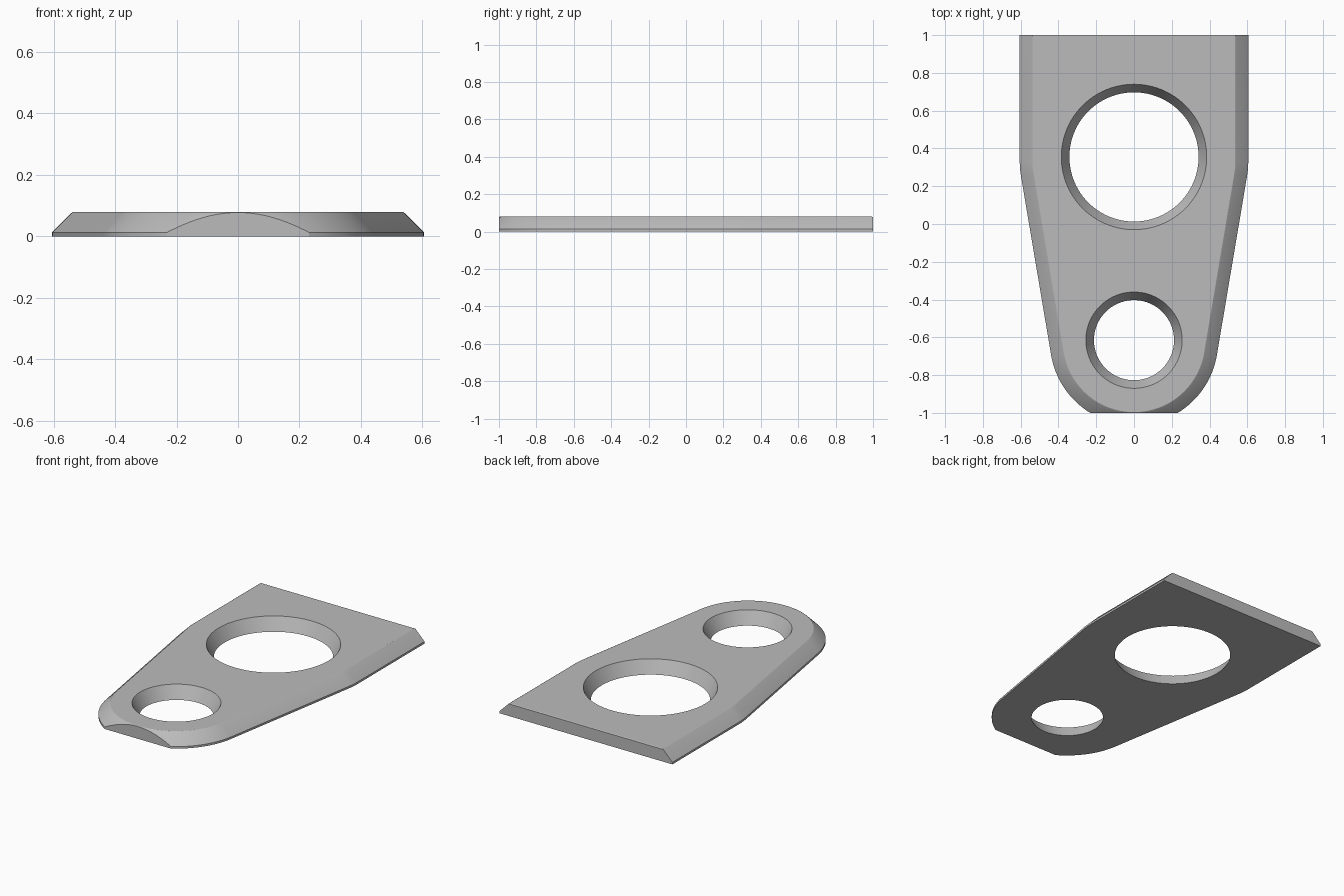
import bpy, bmesh
from math import sin, cos, atan2, pi
from mathutils import Vector

cube = bpy.data.objects.get("Cube")
if cube:
    bpy.data.objects.remove(cube, do_unlink=True)

HEIGHT = 0.08
RADIUS = 0.445
SHOULDER = Vector((0.16, 0.33))
NOSE = Vector((0, -0.62))
TAPER = atan2(SHOULDER.x, SHOULDER.y - NOSE.y)

grey = bpy.data.materials.new("light_grey")
grey.use_nodes = True
colour = (0.5, 0.5, 0.5, 1)
grey.diffuse_color = colour
grey.node_tree.nodes["Principled BSDF"].inputs["Base Color"].default_value = colour


def arc(centre, radius, start, end, steps):
    angles = [start + (end - start) * i / steps for i in range(steps + 1)]
    return [centre + radius * Vector((cos(a), sin(a))) for a in angles]


def outline(inset, back):
    """Tapered plate outline with a round nose, symmetric in x."""
    r = RADIUS - inset
    right = [Vector((SHOULDER.x + r, back))]
    right += arc(SHOULDER, r, 0, -TAPER, 5)
    right += arc(NOSE, r, -TAPER, -pi / 2, 32)
    left = [Vector((-p.x, p.y)) for p in reversed(right[:-1])]
    return right + left


# Plate body: short vertical rim, sloped sides, softened top edge
bm = bmesh.new()
rings = []
for z, inset, back in ((0, 0, 1), (0.013, 0, 1), (0.077, 0.064, 1), (HEIGHT, 0.069, 0.994)):
    rings.append([bm.verts.new((p.x, p.y, z)) for p in outline(inset, back)])
for low, high in zip(rings, rings[1:]):
    for i in range(len(low)):
        j = (i + 1) % len(low)
        bm.faces.new((low[i], low[j], high[j], high[i]))
bm.faces.new(rings[0])
bm.faces.new(rings[-1])

# Flat cut across the nose
cut = bmesh.ops.bisect_plane(bm, geom=bm.verts[:] + bm.edges[:] + bm.faces[:],
                             plane_co=(0, -1, 0), plane_no=(0, -1, 0), clear_outer=True)
edges = [e for e in cut["geom_cut"] if isinstance(e, bmesh.types.BMEdge)]
bmesh.ops.edgeloop_fill(bm, edges=edges)
bmesh.ops.recalc_face_normals(bm, faces=bm.faces[:])
mesh = bpy.data.meshes.new("plate")
bm.to_mesh(mesh)
bm.free()
plate = bpy.data.objects.new("plate", mesh)
bpy.context.collection.objects.link(plate)
mesh.materials.append(grey)


def cut_hole(name, y, bottom, top):
    """Countersunk hole that widens from the underside to the top."""
    slope = (top - bottom) / HEIGHT
    margin = 0.02
    bpy.ops.mesh.primitive_cone_add(vertices=96, radius1=bottom - slope * margin,
                                    radius2=top + slope * margin, depth=HEIGHT + 2 * margin,
                                    location=(0, y, HEIGHT / 2))
    cutter = bpy.context.object
    cutter.name = name
    cutter.hide_render = True
    cutter.data.materials.append(grey)
    mod = plate.modifiers.new(name, "BOOLEAN")
    mod.operation = "DIFFERENCE"
    mod.solver = "EXACT"
    mod.object = cutter
    bpy.context.view_layer.objects.active = plate
    bpy.ops.object.modifier_apply(modifier=name)
    bpy.data.objects.remove(cutter, do_unlink=True)


cut_hole("large_hole", 0.355, 0.342, 0.385)
cut_hole("small_hole", -0.615, 0.212, 0.255)

bpy.ops.object.select_all(action="DESELECT")
plate.select_set(True)
bpy.context.view_layer.objects.active = plate
bpy.ops.object.shade_smooth_by_angle(angle=pi / 9)
